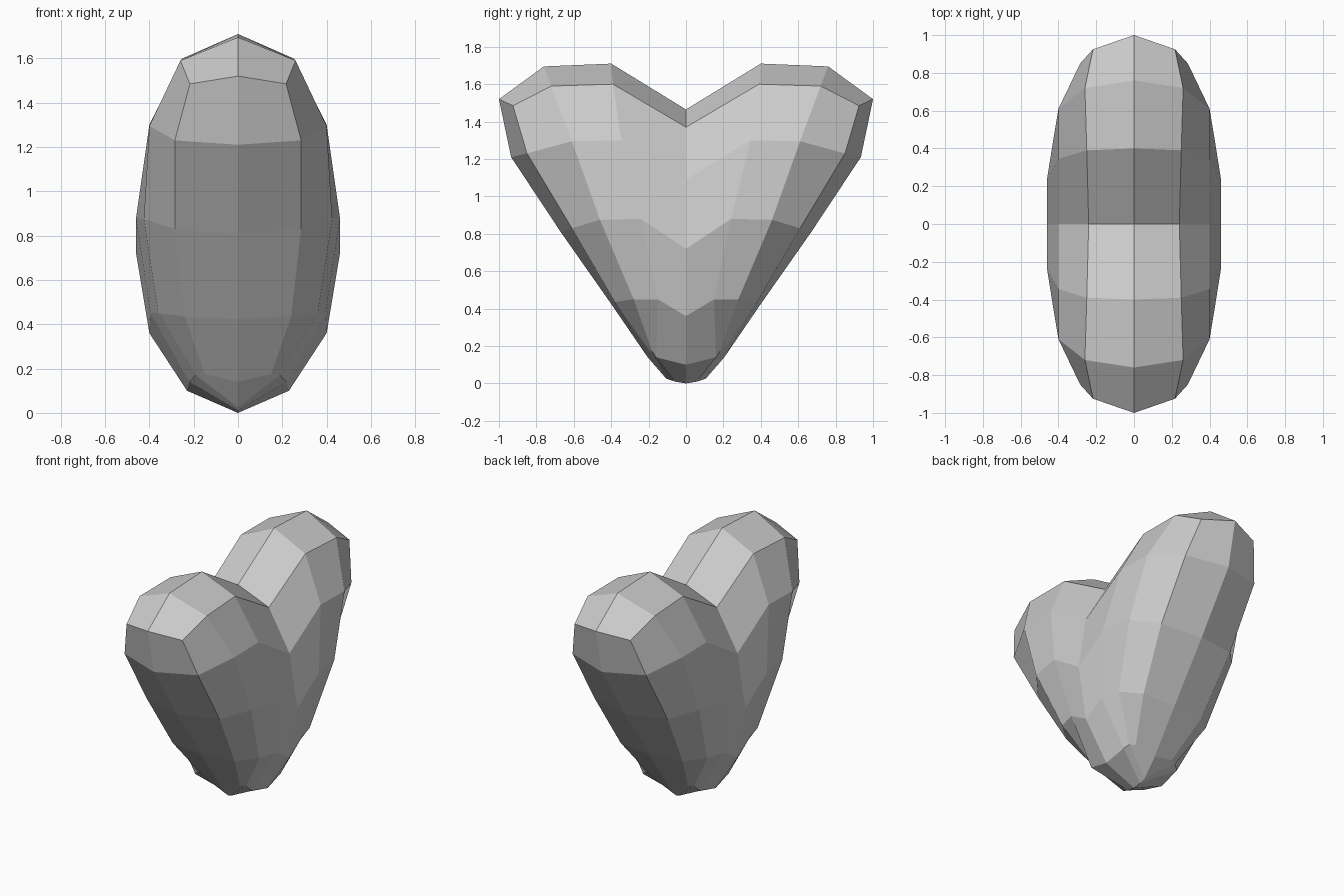
import bpy, bmesh

if "Cube" in bpy.data.objects:
    bpy.data.objects.remove(bpy.data.objects["Cube"])

# Quarter of the heart (x >= 0, y >= 0): ridge lines on x = 0 and
# rings running from the cleft plane (y = 0) round to the lobe edge (x = 0)
TOP = [(0, 0, 1.465), (0, 0.40, 1.71), (0, 0.76, 1.695)]
RINGS = [
    [(0.24, 0, 1.37), (0.25, 0.39, 1.60), (0.26, 0.72, 1.59), (0.217, 0.925, 1.485), (0, 1.0, 1.52)],
    [(0.40, 0, 1.09), (0.40, 0.345, 1.30), (0.40, 0.61, 1.295), (0.285, 0.85, 1.23), (0, 0.935, 1.21)],
    [(0.46, 0, 0.72), (0.46, 0.24, 0.88), (0.425, 0.46, 0.875), (0.285, 0.61, 0.83), (0, 0.67, 0.81)],
    [(0.40, 0, 0.36), (0.395, 0.15, 0.45), (0.36, 0.28, 0.45), (0.24, 0.38, 0.435), (0, 0.40, 0.425)],
    [(0.23, 0, 0.10), (0.22, 0.16, 0.14), (0.19, 0.18, 0.17), (0.15, 0.195, 0.175), (0, 0.205, 0.14)],
]
BOTTOM = [(0, 0, 0), (0, 0.06, 0.01), (0, 0.105, 0.025)]

bm = bmesh.new()


def strip(ridge, ring):
    """Close a ring against a three-point ridge."""
    for c in range(2):
        bm.faces.new((ridge[c], ridge[c + 1], ring[c + 1], ring[c]))
    bm.faces.new((ridge[2], ring[4], ring[3], ring[2]))


# Four mirrored quarters, welded along the symmetry planes
for sx in (1, -1):
    for sy in (1, -1):
        top, bottom, *rings = [[bm.verts.new((sx * x, sy * y, z)) for x, y, z in row]
                               for row in (TOP, BOTTOM, *RINGS)]
        strip(top, rings[0])
        strip(bottom, rings[-1])
        for a, b in zip(rings, rings[1:]):
            for c in range(4):
                bm.faces.new((a[c], a[c + 1], b[c + 1], b[c]))

bmesh.ops.remove_doubles(bm, verts=bm.verts[:], dist=0.001)
bmesh.ops.recalc_face_normals(bm, faces=bm.faces[:])

# Flat-shaded heart object
mesh = bpy.data.meshes.new("heart")
bm.to_mesh(mesh)
bm.free()
heart = bpy.data.objects.new("heart", mesh)
bpy.context.collection.objects.link(heart)
